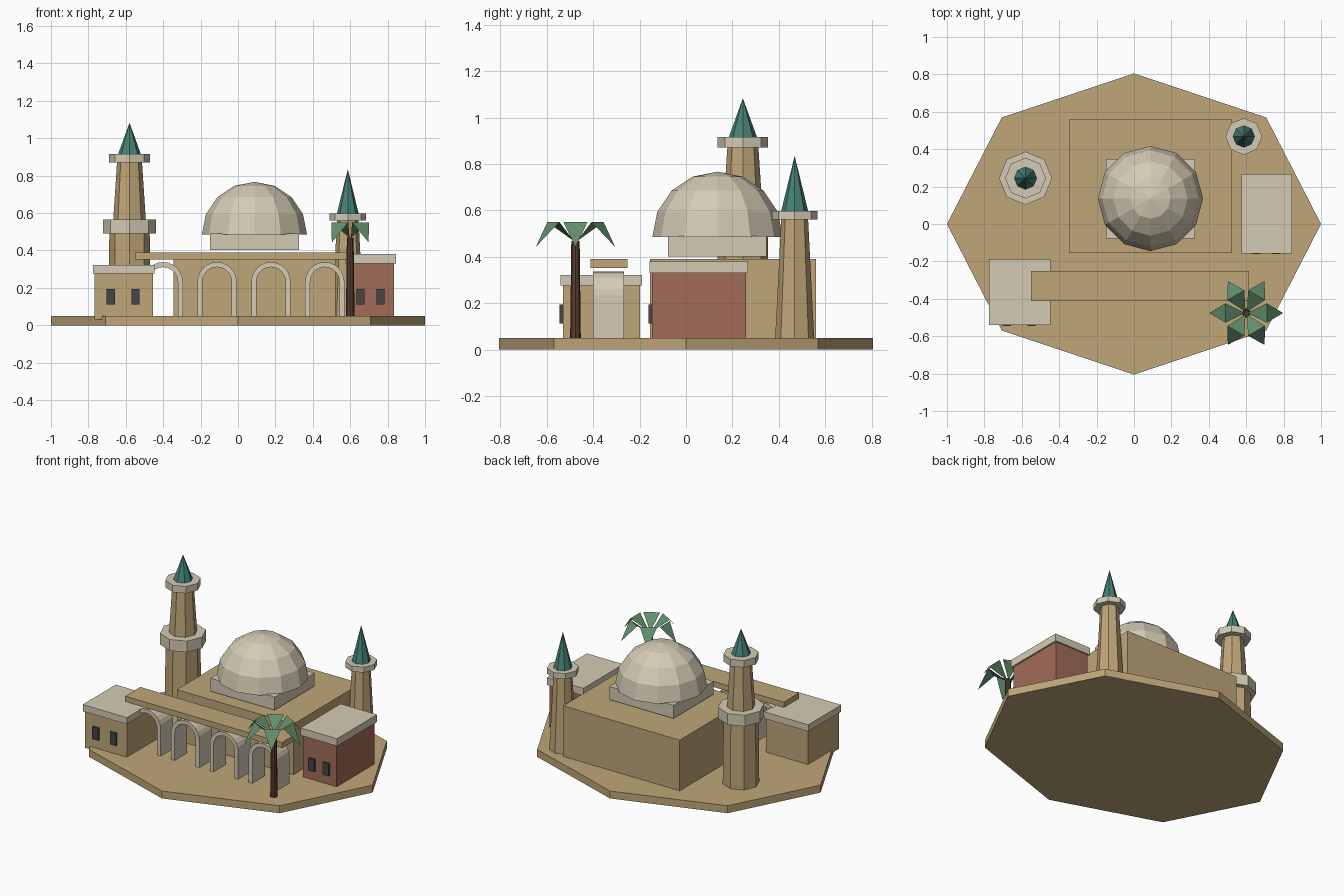
import bpy, bmesh
from math import sin, cos, pi, radians

if "Cube" in bpy.data.objects:
    bpy.data.objects.remove(bpy.data.objects["Cube"])


def material(name, rgb):
    m = bpy.data.materials.new(name)
    m.diffuse_color = (*rgb, 1)
    m.use_nodes = True
    m.node_tree.nodes["Principled BSDF"].inputs["Base Color"].default_value = m.diffuse_color
    return m


SAND = material("sand", (0.52, 0.38, 0.19))
CREAM = material("cream", (0.66, 0.60, 0.46))
TEAL = material("teal", (0.06, 0.22, 0.18))
BRICK = material("brick", (0.36, 0.15, 0.10))
DARK = material("dark", (0.06, 0.06, 0.06))
BARK = material("bark", (0.10, 0.045, 0.03))
LEAF = material("leaf", (0.12, 0.27, 0.15))


def finish(name, bm, mat):
    bmesh.ops.recalc_face_normals(bm, faces=bm.faces)
    mesh = bpy.data.meshes.new(name)
    bm.to_mesh(mesh)
    bm.free()
    mesh.materials.append(mat)
    ob = bpy.data.objects.new(name, mesh)
    bpy.context.collection.objects.link(ob)
    return ob


def box(name, x, y, z, mat):
    """Box from (low, high) pairs along each axis."""
    bm = bmesh.new()
    bmesh.ops.create_cube(bm, size=1)
    for v in bm.verts:
        v.co = [(r[0] + r[1]) / 2 + c * (r[1] - r[0]) for r, c in zip((x, y, z), v.co)]
    return finish(name, bm, mat)


def prism(name, cx, cy, z0, z1, r0, r1, mat, sides=8, sy=1.0):
    """Tapered n-gon with a corner on the x axis; r1 = 0 makes a cone."""
    bm = bmesh.new()
    ring = [(cos(2 * pi * i / sides), sin(2 * pi * i / sides)) for i in range(sides)]
    low = [bm.verts.new((cx + r0 * a, cy + r0 * b * sy, z0)) for a, b in ring]
    bm.faces.new(low)
    if r1 > 0:
        top = [bm.verts.new((cx + r1 * a, cy + r1 * b * sy, z1)) for a, b in ring]
        bm.faces.new(top)
    else:
        top = [bm.verts.new((cx, cy, z1))]
    for i in range(sides):
        j = (i + 1) % sides
        bm.faces.new((low[i], low[j], top[j], top[i]) if r1 > 0 else (low[i], low[j], top[0]))
    return finish(name, bm, mat)


def arch(name, cx, y0, y1, z0, spring, outer, inner, steps=12):
    """Round arch ring on straight legs, extruded in y."""
    def outline(r):
        arc = [(cx + r * cos(pi * i / steps), spring + r * sin(pi * i / steps))
               for i in range(steps + 1)]
        return [(cx + r, z0)] + arc + [(cx - r, z0)]
    bm = bmesh.new()
    o, n = outline(outer), outline(inner)
    rows = [[bm.verts.new((x, y, z)) for x, z in pts]
            for pts, y in ((o, y0), (o, y1), (n, y1), (n, y0))]
    for a in range(4):
        p, q = rows[a], rows[(a + 1) % 4]
        for i in range(len(p) - 1):
            bm.faces.new((p[i], p[i + 1], q[i + 1], q[i]))
    for k in (0, -1):
        bm.faces.new([row[k] for row in rows])
    return finish(name, bm, CREAM)


# Ground slab
prism("ground_slab", 0, 0, 0, 0.05, 1, 1, SAND, sy=0.805)

# Main hall, drum and faceted dome
box("main_hall", (-0.345, 0.52), (-0.155, 0.56), (0.05, 0.39), SAND)
box("dome_drum", (-0.15, 0.326), (-0.077, 0.347), (0.402, 0.49), CREAM)
bm = bmesh.new()
bmesh.ops.create_uvsphere(bm, u_segments=12, v_segments=8, radius=0.281)
bmesh.ops.bisect_plane(bm, geom=bm.verts[:] + bm.edges[:] + bm.faces[:], dist=1e-4,
                       plane_co=(0, 0, 0), plane_no=(0, 0, -1), clear_outer=True)
bmesh.ops.holes_fill(bm, edges=[e for e in bm.edges if e.is_boundary], sides=0)
bmesh.ops.translate(bm, verts=bm.verts, vec=(0.088, 0.136, 0.486))
finish("dome", bm, CREAM)

# Tall minaret with two galleries
tx, ty = -0.58, 0.245
prism("tall_minaret_base", tx, ty, 0.05, 0.49, 0.113, 0.108, SAND)
prism("tall_minaret_lower_gallery", tx, ty, 0.49, 0.565, 0.142, 0.142, CREAM)
prism("tall_minaret_shaft", tx, ty, 0.565, 0.87, 0.087, 0.067, SAND)
prism("tall_minaret_upper_gallery", tx, ty, 0.87, 0.917, 0.109, 0.109, CREAM)
prism("tall_minaret_spire", tx, ty, 0.917, 1.083, 0.06, 0, TEAL)

# Short minaret with one gallery
sx, sy = 0.587, 0.468
prism("short_minaret_shaft", sx, sy, 0.05, 0.56, 0.084, 0.058, SAND)
prism("short_minaret_gallery", sx, sy, 0.56, 0.597, 0.098, 0.098, CREAM)
prism("short_minaret_spire", sx, sy, 0.597, 0.835, 0.058, 0, TEAL)

# Arcade of four arches under a flat roof
box("arcade_roof", (-0.55, 0.616), (-0.412, -0.252), (0.352, 0.39), SAND)
for i in range(4):
    arch(f"arch_{i + 1}", -0.4 + 0.288 * i, -0.4, -0.267, 0.05, 0.233, 0.105, 0.078)

# Two side houses with roof slabs and windows
box("left_house", (-0.767, -0.455), (-0.53, -0.198), (0.03, 0.277), SAND)
box("left_house_roof", (-0.775, -0.447), (-0.54, -0.19), (0.277, 0.322), CREAM)
box("right_house", (0.585, 0.835), (-0.146, 0.258), (0.05, 0.33), BRICK)
box("right_house_roof", (0.575, 0.846), (-0.157, 0.267), (0.33, 0.38), CREAM)
for i, (x, y) in enumerate(((-0.68, -0.53), (-0.548, -0.53), (0.655, -0.146), (0.762, -0.146))):
    box(f"window_{i + 1}", (x - 0.022, x + 0.022), (y - 0.015, y + 0.01), (0.112, 0.195), DARK)

# Palm: trunk and six folded leaves
px, py = 0.6, -0.476
prism("palm_trunk", px, py, 0.05, 0.468, 0.023, 0.018, BARK)
for k in range(6):
    a = radians(60 * k)
    bm = bmesh.new()
    root, left, right, tip = [
        bm.verts.new((px + r * cos(a) - w * sin(a), py + r * sin(a) + w * cos(a), z))
        for r, w, z in ((0.008, 0, 0.468), (0.11, 0.052, 0.55),
                        (0.11, -0.052, 0.55), (0.197, 0, 0.443))]
    bm.faces.new((root, right, left))
    bm.faces.new((left, right, tip))
    finish(f"palm_leaf_{k + 1}", bm, LEAF)
